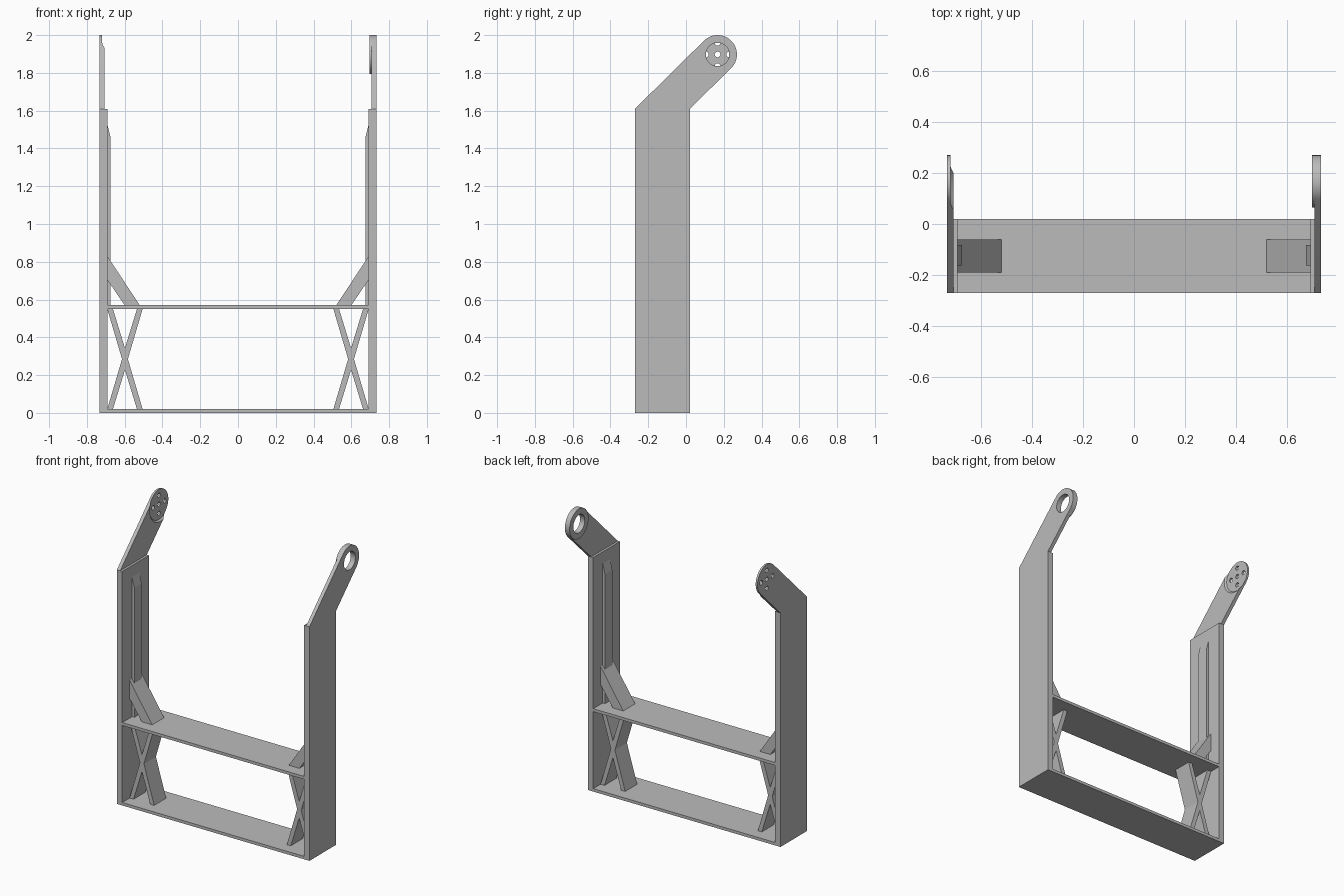
import bpy
import bmesh
from math import cos, sin, radians
from mathutils import Matrix, Vector

default = bpy.data.objects.get("Cube")
if default:
    bpy.data.objects.remove(default, do_unlink=True)

metal = bpy.data.materials.new("plain grey")
metal.use_nodes = True
GREY = (0.5, 0.5, 0.5, 1)
metal.diffuse_color = GREY
metal.node_tree.nodes["Principled BSDF"].inputs["Base Color"].default_value = GREY

OUT, STEP, INNER = 0.733, 0.708, 0.692   # column outer face, arm face, column inner face
FRONT, BACK = -0.27, 0.02
BEND = 1.61
HUB_Y, HUB_Z, HUB_R = 0.167, 1.8975, 0.1025


def finish(bm, name):
    bmesh.ops.recalc_face_normals(bm, faces=bm.faces)
    mesh = bpy.data.meshes.new(name)
    bm.to_mesh(mesh)
    bm.free()
    mesh.materials.append(metal)
    obj = bpy.data.objects.new(name, mesh)
    bpy.context.collection.objects.link(obj)
    return obj


def prism(name, points, axis, start, end):
    """Extrude a (y, z) profile along x, or an (x, z) profile along y."""
    bm = bmesh.new()
    if axis == "x":
        verts = [bm.verts.new((start, a, b)) for a, b in points]
        move = Vector((end - start, 0, 0))
    else:
        verts = [bm.verts.new((a, start, b)) for a, b in points]
        move = Vector((0, end - start, 0))
    face = bm.faces.new(verts)
    grown = bmesh.ops.extrude_face_region(bm, geom=[face], use_keep_orig=True)
    bmesh.ops.translate(bm, vec=move,
                        verts=[g for g in grown["geom"] if isinstance(g, bmesh.types.BMVert)])
    return finish(bm, name)


def box(name, x, y, z):
    return prism(name, [(x[0], z[0]), (x[1], z[0]), (x[1], z[1]), (x[0], z[1])], "y", *y)


def disc(name, y, z, x1, x2, r1, r2, sides=48):
    """Round part along x with radius r1 at x1 and r2 at x2."""
    bm = bmesh.new()
    place = Matrix.Translation(((x1 + x2) / 2, y, z)) @ Matrix.Rotation(radians(90), 4, "Y")
    bmesh.ops.create_cone(bm, cap_ends=True, segments=sides, radius1=r1, radius2=r2,
                          depth=x2 - x1, matrix=place)
    return finish(bm, name)


def cut(obj, cutter):
    mod = obj.modifiers.new("cut", "BOOLEAN")
    mod.operation = "DIFFERENCE"
    mod.solver = "EXACT"
    mod.object = cutter
    bpy.context.view_layer.objects.active = obj
    bpy.ops.object.modifier_apply(modifier=mod.name)
    bpy.data.objects.remove(cutter, do_unlink=True)


# Outline of a side plate: straight column, bent arm, round end
plate = [(FRONT, 0), (FRONT, BEND)]
for i in range(25):
    a = radians(135 - 180 * i / 24)
    plate.append((HUB_Y + HUB_R * cos(a), HUB_Z + HUB_R * sin(a)))
plate += [(BACK, BEND), (BACK, 0)]

arms = {}
for side, s in (("left", 1), ("right", -1)):
    arms[side] = prism(side + "_side_plate", plate, "x", s * STEP, s * OUT)
    box(side + "_column_lining", sorted((s * INNER, s * STEP)), (FRONT, BACK), (0, BEND))

    # Raised rib with a sloped top end
    rib = [(INNER, 0.57), (0.675, 0.57), (0.675, 1.46), (INNER, 1.53)]
    prism(side + "_rib", [(s * x, z) for x, z in rib], "y", -0.163, -0.083)

    # Slanted brace above the shelf
    brace = [(INNER, 0.83), (0.52, 0.57), (0.60, 0.57), (INNER, 0.705)]
    prism(side + "_corner_brace", [(s * x, z) for x, z in brace], "y", -0.19, -0.06)

    # Crossed struts below the shelf
    cross = [(INNER, 0.55), (0.662, 0.55), (0.5985, 0.343), (0.535, 0.55), (0.505, 0.55),
             (0.583, 0.285), (0.505, 0.02), (0.535, 0.02), (0.5985, 0.228), (0.662, 0.02),
             (INNER, 0.02), (0.614, 0.285)]
    prism(side + "_cross_strut", [(s * x, z) for x, z in cross], "y", -0.19, -0.06)

# Shelf and base boards
box("shelf", (-INNER, INNER), (FRONT, BACK), (0.55, 0.57))
box("base_board", (-INNER, INNER), (FRONT, BACK), (0, 0.02))

# Left arm: inner boss and a wide bearing hole
boss = disc("left_boss", HUB_Y, HUB_Z, 0.697, STEP, HUB_R, HUB_R)
for part in (arms["left"], boss):
    cut(part, disc("bore", HUB_Y, HUB_Z, 0.6, 0.8, 0.062, 0.062))

# Right arm: shallow flared recess with five screw holes
right = arms["right"]
cut(right, disc("recess", HUB_Y, HUB_Z, -0.719, -0.707, 0.104, 0.116))
for dy, dz in ((0, 0), (1, 0), (-1, 0), (0, 1), (0, -1)):
    cut(right, disc("screw_hole", HUB_Y + 0.062 * dy, HUB_Z + 0.062 * dz,
                    -0.8, -0.6, 0.015, 0.015, 24))

# Smooth the round parts, keep corners sharp
bpy.ops.object.select_all(action="DESELECT")
for part in (arms["left"], right, boss):
    part.select_set(True)
bpy.context.view_layer.objects.active = boss
bpy.ops.object.shade_smooth_by_angle(angle=radians(30))
